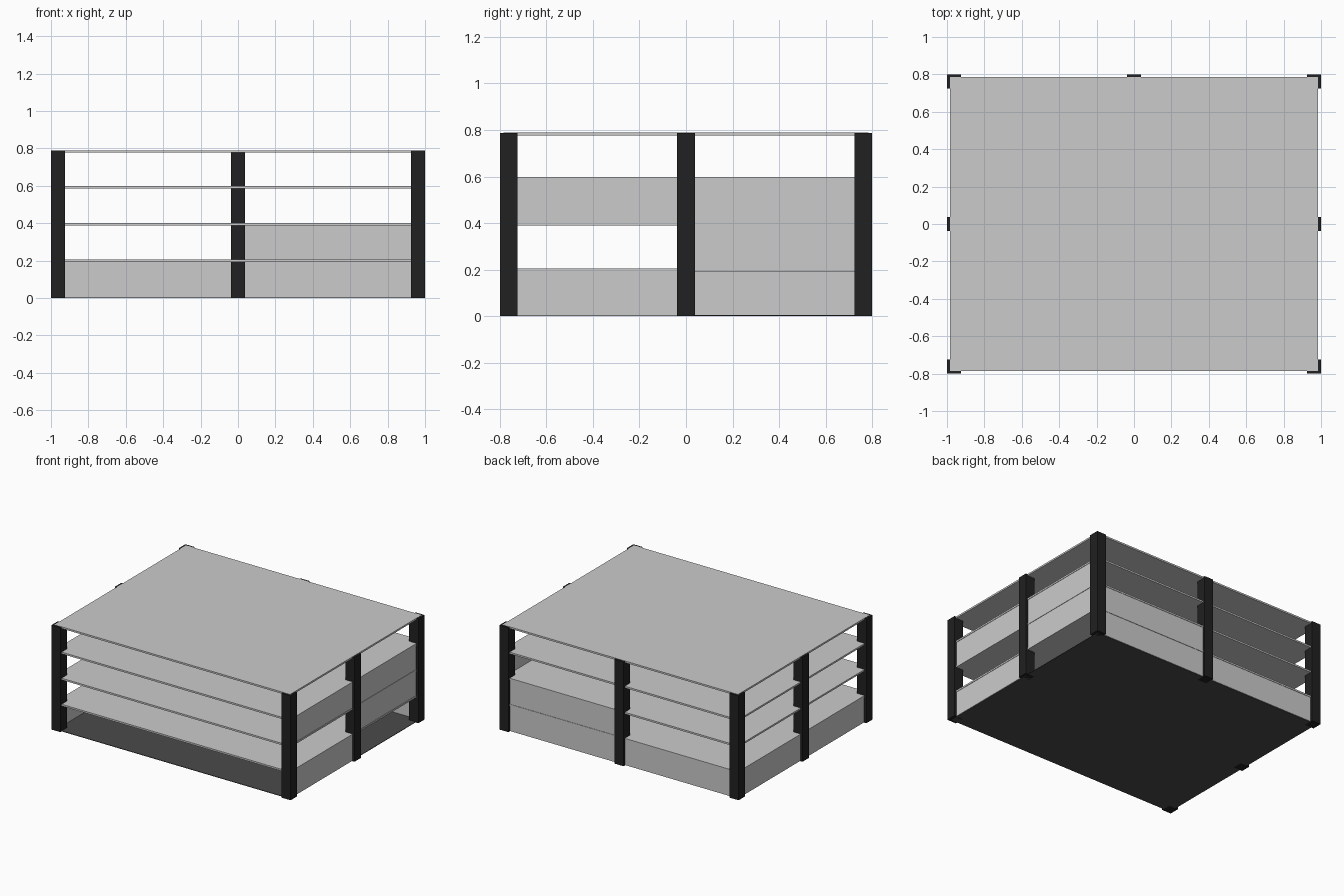
import bpy

if "Cube" in bpy.data.objects:
    bpy.data.objects.remove(bpy.data.objects["Cube"])


def material(name, v):
    m = bpy.data.materials.new(name)
    m.diffuse_color = (v, v, v, 1)
    m.use_nodes = True
    m.node_tree.nodes["Principled BSDF"].inputs["Base Color"].default_value = m.diffuse_color
    return m


black = material("post_black", 0.015)
dark = material("floor_dark", 0.07)


def box(name, x0, x1, y0, y1, z0, z1, mat=None):
    bpy.ops.mesh.primitive_cube_add(
        size=1, location=((x0 + x1) / 2, (y0 + y1) / 2, (z0 + z1) / 2))
    ob = bpy.context.object
    ob.name = name
    ob.scale = (x1 - x0, y1 - y0, z1 - z0)
    bpy.ops.object.transform_apply(location=False, rotation=False, scale=True)
    if mat:
        ob.data.materials.append(mat)
    return ob


W, D = 0.985, 0.785        # slab half sizes
P = 0.076                  # post width
T = 0.013                  # slab thickness
levels = [0.004, 0.205, 0.402, 0.599, 0.79]   # top of each slab

# Dark thin ground floor
box("ground_floor", -0.977, 0.977, -D, 0.777, 0, levels[0], dark)

# Upper floors and roof
for name, z in zip(("floor_1", "floor_2", "floor_3", "roof"), levels[1:]):
    box(name, -W, W, -D, D, z - T, z)

# Square posts: four corners and three mid-side posts (front stays open)
h = P / 2
for name, x, y in (("front_left_post", -1 + h, -0.8 + h),
                   ("front_right_post", 1 - h, -0.8 + h),
                   ("back_left_post", -1 + h, 0.8 - h),
                   ("back_right_post", 1 - h, 0.8 - h),
                   ("left_mid_post", -1 + h, 0),
                   ("right_mid_post", 1 - h, 0),
                   ("back_mid_post", 0, 0.8 - h)):
    box(name, x - h, x + h, y - h, y + h, 0, 0.788, black)

# Wall panels: (wall, half, storeys filled)
panels = (("back", -1, (0,)), ("back", 1, (0, 1)),
          ("left", -1, (0,)), ("left", 1, (0,)),
          ("right", -1, (0, 2)), ("right", 1, (1, 2)))
for wall, half, rows in panels:
    for r in rows:
        z0, z1 = levels[r] - 0.002, levels[r + 1] - T + 0.002
        end = 0.95 if wall == "back" else 0.75
        a, b = sorted((half * 0.02, half * end))
        name = f"{wall}_panel_{r}"
        if wall == "back":
            box(name, a, b, 0.767, 0.782, z0, z1)
        else:
            x0, x1 = (0.967, 0.982) if wall == "right" else (-0.982, -0.967)
            box(name, x0, x1, a, b, z0, z1)
